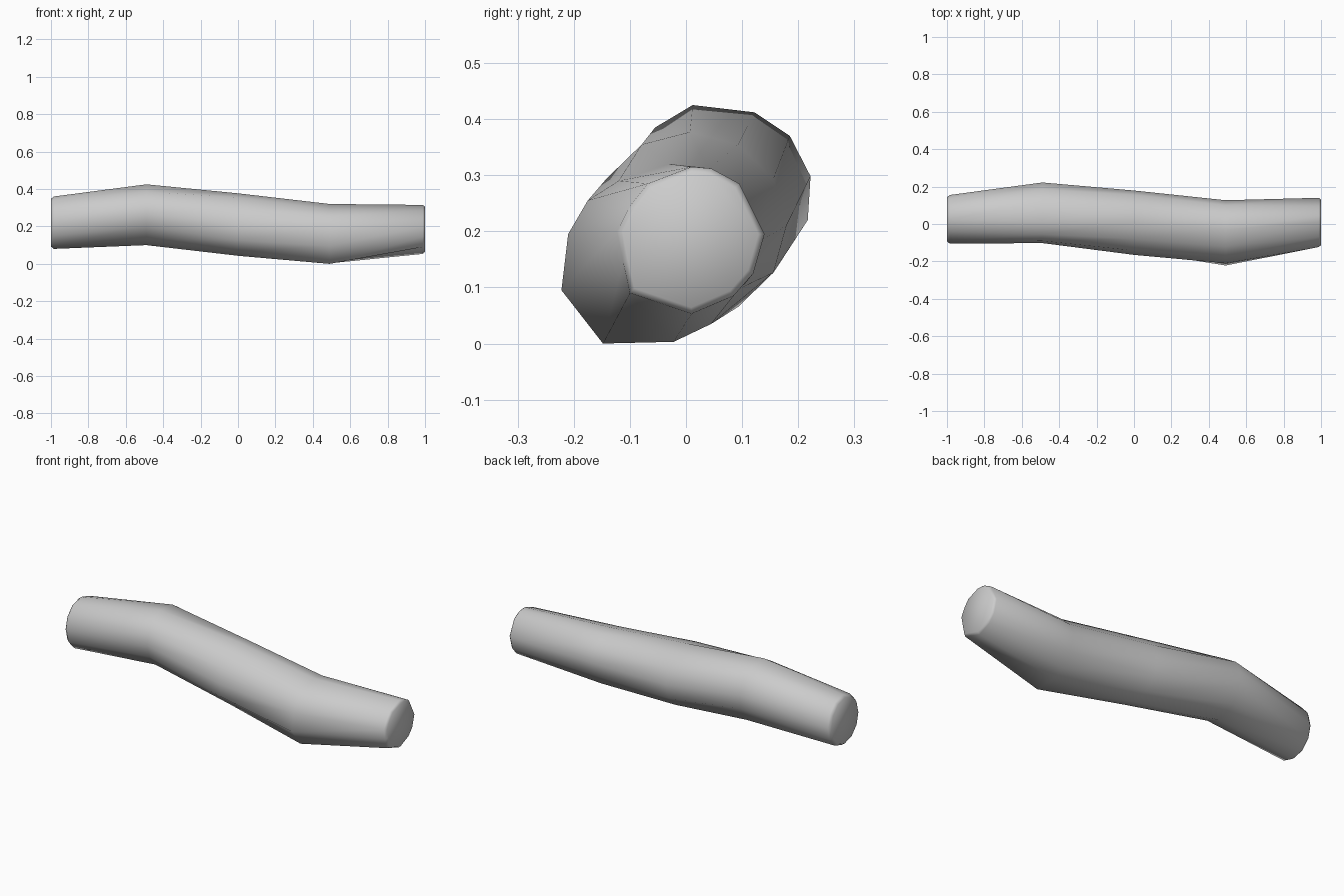
import bpy, bmesh, math

if "Cube" in bpy.data.objects:
    bpy.data.objects.remove(bpy.data.objects["Cube"])

SIDES = 12


def ellipse(cy, cz, ry, rz):
    return [(cy + ry * math.cos(a), cz + rz * math.sin(a))
            for a in (math.pi / 2 - i * 2 * math.pi / SIDES for i in range(SIDES))]


def shrink(ring, s):
    cy = sum(p[0] for p in ring) / SIDES
    cz = sum(p[1] for p in ring) / SIDES
    return [(cy + (y - cy) * s, cz + (z - cz) * s) for y, z in ring]


# Irregular cross-sections (y, z) at the bends and ends
left_end = ellipse(0.025, 0.22, 0.13, 0.14)
left_bend = [(.012, .425), (.122, .412), (.185, .37), (.222, .298), (.217, .22), (.165, .14),
             (.06, .10), (-.03, .135), (-.085, .20), (-.102, .27), (-.09, .335), (-.055, .385)]
middle = ellipse(0.007, 0.21, 0.172, 0.167)
right_bend = [(-.03, .32), (.04, .31), (.10, .255), (.127, .18), (.10, .10), (.045, .035),
              (-.022, .003), (-.148, .0), (-.222, .095), (-.21, .195), (-.175, .255), (-.12, .29)]
right_end = [(.01, .315), (.045, .312), (.095, .285), (.14, .195), (.12, .125), (.085, .085),
             (.01, .053), (-.10, .09), (-.112, .145), (-.123, .20), (-.10, .245), (-.068, .285)]

# Sections along the log, with a small chamfer at each end
sections = [(-1, shrink(left_end, 0.91)), (-.985, left_end), (-.49, left_bend), (0, middle),
            (.49, right_bend), (.988, right_end), (1, shrink(right_end, 0.92))]

bm = bmesh.new()
rings = [[bm.verts.new((x, y, z)) for y, z in ring] for x, ring in sections]
for a, b in zip(rings, rings[1:]):
    for i in range(SIDES):
        j = (i + 1) % SIDES
        bm.faces.new((a[i], a[j], b[j], b[i]))

# End caps
bm.faces.new(rings[0])
bm.faces.new(rings[-1])
bmesh.ops.recalc_face_normals(bm, faces=bm.faces)

mesh = bpy.data.meshes.new("log")
bm.to_mesh(mesh)
bm.free()
log = bpy.data.objects.new("log", mesh)
bpy.context.collection.objects.link(log)
bpy.context.view_layer.objects.active = log
log.select_set(True)
bpy.ops.object.shade_smooth_by_angle(angle=math.radians(60))
